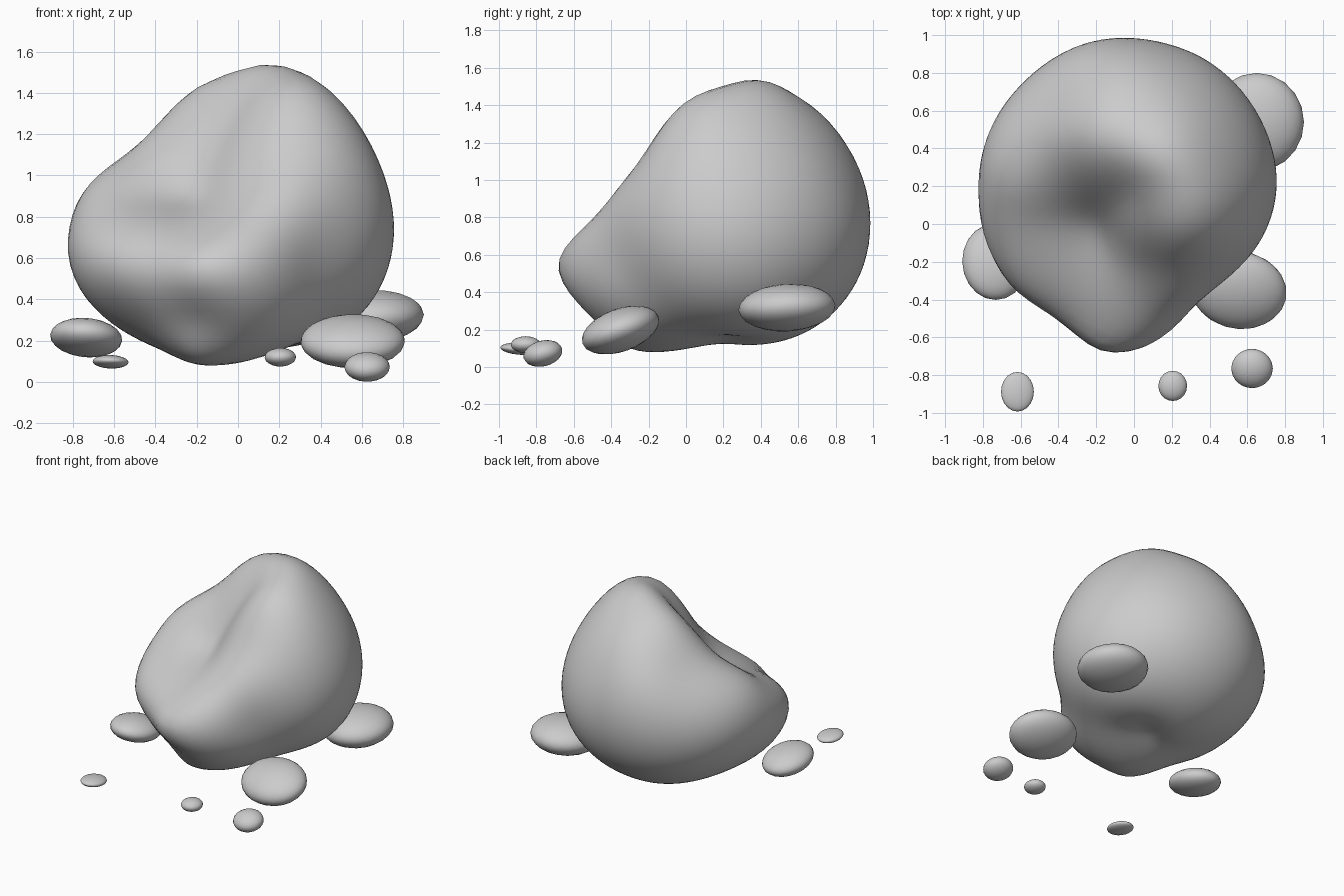
import bpy, math
from mathutils import Vector

if "Cube" in bpy.data.objects:
    bpy.data.objects.remove(bpy.data.objects["Cube"])

stone = bpy.data.materials.new("grey stone")
stone.diffuse_color = (0.6, 0.6, 0.6, 1)
stone.use_nodes = True
stone.node_tree.nodes["Principled BSDF"].inputs["Base Color"].default_value = stone.diffuse_color


def ico(name, subdivisions):
    bpy.ops.mesh.primitive_ico_sphere_add(subdivisions=subdivisions, radius=1)
    ob = bpy.context.object
    ob.name = name
    ob.data.materials.append(stone)
    bpy.ops.object.shade_smooth()
    return ob


def solve(a, b):
    """Gaussian elimination with pivoting."""
    n = len(b)
    m = [row[:] + [v] for row, v in zip(a, b)]
    for i in range(n):
        p = max(range(i, n), key=lambda r: abs(m[r][i]))
        m[i], m[p] = m[p], m[i]
        for r in range(i + 1, n):
            f = m[r][i] / m[i][i]
            if f:
                for c in range(i, n + 1):
                    m[r][c] -= f * m[i][c]
    x = [0.0] * n
    for i in reversed(range(n)):
        x[i] = (m[i][n] - sum(m[i][c] * x[c] for c in range(i + 1, n))) / m[i][i]
    return x


def round_part(radius, elevation, angles):
    """Key points of the round back, on a sphere."""
    e = math.radians(elevation)
    return [Vector((-0.03, 0.2, 0.75)) + radius * Vector((
        math.cos(e) * math.cos(math.radians(a)),
        math.cos(e) * math.sin(math.radians(a)), math.sin(e))) for a in angles]


# Boulder: a sphere pushed smoothly through a few key points of the rock
centre = Vector((0, 0.25, 0.45))
crest = [(0.08, 0.33, 1.53), (-0.2, 0.42, 1.42), (-0.45, 0.37, 1.17),
         (-0.67, 0.2, 0.98), (0.42, 0.3, 1.42), (-0.4, 0.65, 1.16), (0.05, 0.57, 1.46)]
ridge = [(0.2, 0, 1.41), (0.31, -0.2, 1.17), (0.26, -0.38, 0.93), (0.1, -0.53, 0.76)]
hollow = [(-0.02, 0.18, 1.33), (-0.1, 0, 1.06), (-0.45, 0.03, 0.93), (-0.2, -0.25, 0.82),
          (-0.2, -0.54, 0.68), (-0.55, -0.3, 0.73)]
nose = [(-0.2, -0.67, 0.57), (-0.2, -0.5, 0.33), (-0.2, -0.33, 0.12),
        (0.07, -0.645, 0.55), (-0.46, -0.47, 0.57)]
sides = [(0.35, -0.4, 0.6), (0.61, -0.16, 0.65), (-0.63, -0.35, 0.58),
         (-0.8, -0.03, 0.64), (-0.5, -0.28, 0.33)]
back = (round_part(0.785, 0, (0, 30, 60, 90, 120, 150, 180))
        + round_part(0.78, 25, (5, 40, 75, 110))
        + round_part(0.8, 48, (40, 85))
        + round_part(0.75, -36, (5, 45, 90, 135, 180)))
base = [(0.3, -0.25, 0.25), (0.22, 0.1, 0.17), (-0.42, -0.1, 0.19),
        (-0.1, -0.1, 0.085), (-0.1, 0.3, 0.12)]
offsets = [Vector(p) - centre for p in crest + ridge + hollow + nose + sides + back + base]
dirs = [o.normalized() for o in offsets]
n = len(dirs)


def terms(d):
    return [(d - q).length ** 3 for q in dirs] + [1.0, d.x, d.y, d.z]


rows = [terms(d) for d in dirs]
for i in range(n):
    rows[i][i] += 0.0012         # slight smoothing
rows += [[rows[i][n + k] for i in range(n)] + [0.0] * 4 for k in range(4)]
weights = solve(rows, [o.length for o in offsets] + [0.0] * 4)

boulder = ico("boulder", 5)
for v in boulder.data.vertices:
    d = v.co.normalized()
    v.co = centre + d * sum(w * t for w, t in zip(weights, terms(d)))
boulder.data.update()

# Loose stones around the foot: name, centre, radii, tilt in degrees
stones = [
    ("front_right_stone", (0.555, -0.35, 0.198), (0.255, 0.215, 0.115), (20, 2, -10)),
    ("back_right_stone", (0.65, 0.54, 0.318), (0.25, 0.26, 0.127), (3, -2, 0)),
    ("left_stone", (-0.735, -0.2, 0.215), (0.175, 0.205, 0.09), (-10, 5, 0)),
    ("left_pebble", (-0.617, -0.888, 0.098), (0.087, 0.105, 0.032), (-4, 2, 0)),
    ("middle_pebble", (0.205, -0.857, 0.12), (0.076, 0.08, 0.045), (0, 0, 0)),
    ("right_pebble", (0.625, -0.765, 0.073), (0.11, 0.106, 0.069), (14, 0, 0)),
]
for name, loc, radii, tilt in stones:
    ob = ico(name, 3)
    ob.location, ob.scale = loc, radii
    ob.rotation_euler = [math.radians(a) for a in tilt]
